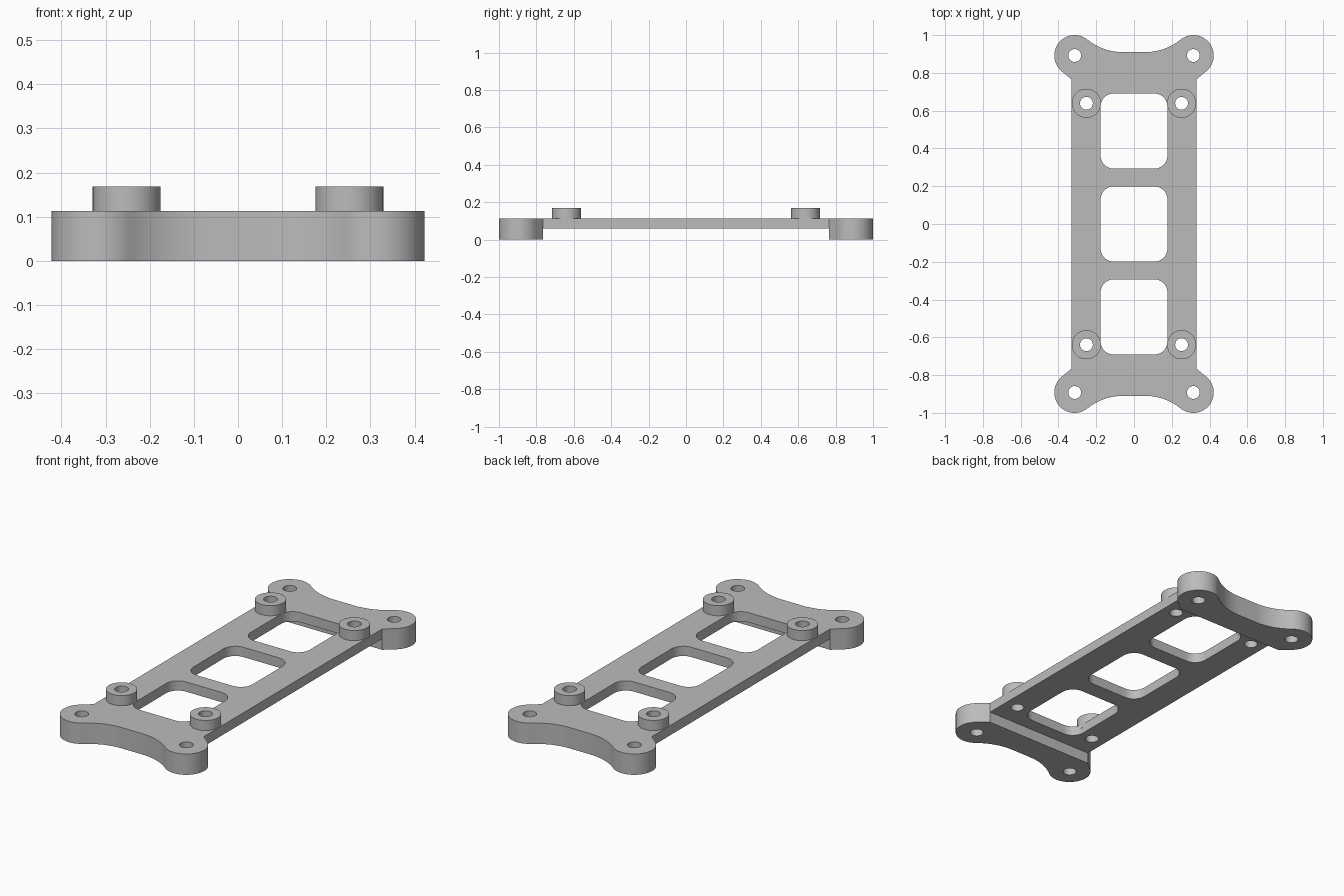
import bpy, bmesh
from math import sin, cos, pi, atan2, asin, hypot, radians

cube = bpy.data.objects.get("Cube")
if cube:
    bpy.data.objects.remove(cube, do_unlink=True)

# Heights and main dimensions
PLATE_BOTTOM, PLATE_TOP, BOSS_TOP = 0.06, 0.113, 0.168
HALF_WIDTH, BLOCK_INNER = 0.33, 0.765
EAR_X, EAR_Y, EAR_R = 0.314, 0.892, 0.108
BOSS_X, BOSS_Y, BOSS_R, HOLE_R = 0.252, 0.639, 0.077, 0.034
SEGMENTS = 48

grey = bpy.data.materials.new("plain grey")
grey.use_nodes = True
grey.diffuse_color = (0.5, 0.5, 0.5, 1)
grey.node_tree.nodes["Principled BSDF"].inputs["Base Color"].default_value = (0.5, 0.5, 0.5, 1)


def arc(cx, cy, r, start, end, steps):
    """Points along an arc, angles in radians."""
    angles = [start + (end - start) * i / steps for i in range(steps + 1)]
    return [(cx + r * cos(a), cy + r * sin(a)) for a in angles]


def circle(cx, cy, r):
    return arc(cx, cy, r, 0, 2 * pi, SEGMENTS)[:-1]


def rounded_rect(cy, hx, hy, r):
    points = []
    for i, (sx, sy) in enumerate([(1, 1), (-1, 1), (-1, -1), (1, -1)]):
        points += arc(sx * (hx - r), cy + sy * (hy - r), r, i * pi / 2, (i + 1) * pi / 2, 10)
    return points


def prism(name, outline, z0, z1):
    """Extrude a closed outline between two heights."""
    bm = bmesh.new()
    face = bm.faces.new([bm.verts.new((x, y, z0)) for x, y in outline])
    top = bmesh.ops.extrude_face_region(bm, geom=[face])["geom"]
    bmesh.ops.translate(bm, vec=(0, 0, z1 - z0),
                        verts=[v for v in top if isinstance(v, bmesh.types.BMVert)])
    bmesh.ops.recalc_face_normals(bm, faces=bm.faces)
    mesh = bpy.data.meshes.new(name)
    bm.to_mesh(mesh)
    bm.free()
    mesh.materials.append(grey)
    obj = bpy.data.objects.new(name, mesh)
    bpy.context.collection.objects.link(obj)
    return obj


def combine(target, other, operation):
    """Apply a boolean and discard the helper."""
    mod = target.modifiers.new(operation.lower(), 'BOOLEAN')
    mod.object, mod.operation, mod.solver = other, operation, 'EXACT'
    bpy.context.view_layer.objects.active = target
    bpy.ops.object.modifier_apply(modifier=mod.name)
    bpy.data.objects.remove(other, do_unlink=True)


def end_outline():
    """Half of the eared end block, then mirrored across x."""
    # Flank line, tangent to the ear
    dx, dy = EAR_X - HALF_WIDTH, EAR_Y - BLOCK_INNER
    flank = atan2(dy, dx) - asin(EAR_R / hypot(dx, dy))
    # Concave scoop, tangent to the ear and to the flat middle
    flat_x, flat_y = 0.06, 0.91
    gap, rise = EAR_X - flat_x, flat_y - EAR_Y
    scoop = (gap ** 2 + rise ** 2 - EAR_R ** 2) / (2 * (EAR_R - rise))
    join = atan2(rise + scoop, -gap)
    half = [(HALF_WIDTH, BLOCK_INNER)]
    half += arc(EAR_X, EAR_Y, EAR_R, flank - pi / 2, join, 32)
    half += arc(flat_x, flat_y + scoop, scoop, join - pi, -pi / 2, 16)[1:]
    return half + [(-x, y) for x, y in reversed(half)]


# Frame plate, running slightly into the end blocks
reach = BLOCK_INNER + 0.03
frame = prism("mounting_frame",
              [(-HALF_WIDTH, -reach), (HALF_WIDTH, -reach), (HALF_WIDTH, reach), (-HALF_WIDTH, reach)],
              PLATE_BOTTOM, PLATE_TOP)

# Thick eared end blocks
for side in (-1, 1):
    outline = [(x, side * y) for x, y in end_outline()]
    combine(frame, prism("end_block", outline, 0, PLATE_TOP), 'UNION')

# Three rounded windows
for cy in (-0.492, 0, 0.492):
    combine(frame, prism("window_cutter", rounded_rect(cy, 0.177, 0.199, 0.07), -0.1, 0.3), 'DIFFERENCE')

# Raised bosses, and through holes in bosses and ears
for sx in (-1, 1):
    for sy in (-1, 1):
        boss = prism("boss", circle(sx * BOSS_X, sy * BOSS_Y, BOSS_R), PLATE_TOP - 0.02, BOSS_TOP)
        combine(frame, boss, 'UNION')
        for x, y in ((BOSS_X, BOSS_Y), (EAR_X, EAR_Y)):
            hole = prism("hole_cutter", circle(sx * x, sy * y, HOLE_R), -0.1, 0.3)
            combine(frame, hole, 'DIFFERENCE')

# Smooth the curved walls, keep the edges crisp
bpy.ops.object.select_all(action='DESELECT')
frame.select_set(True)
bpy.context.view_layer.objects.active = frame
bpy.ops.object.shade_smooth_by_angle(angle=radians(30))
